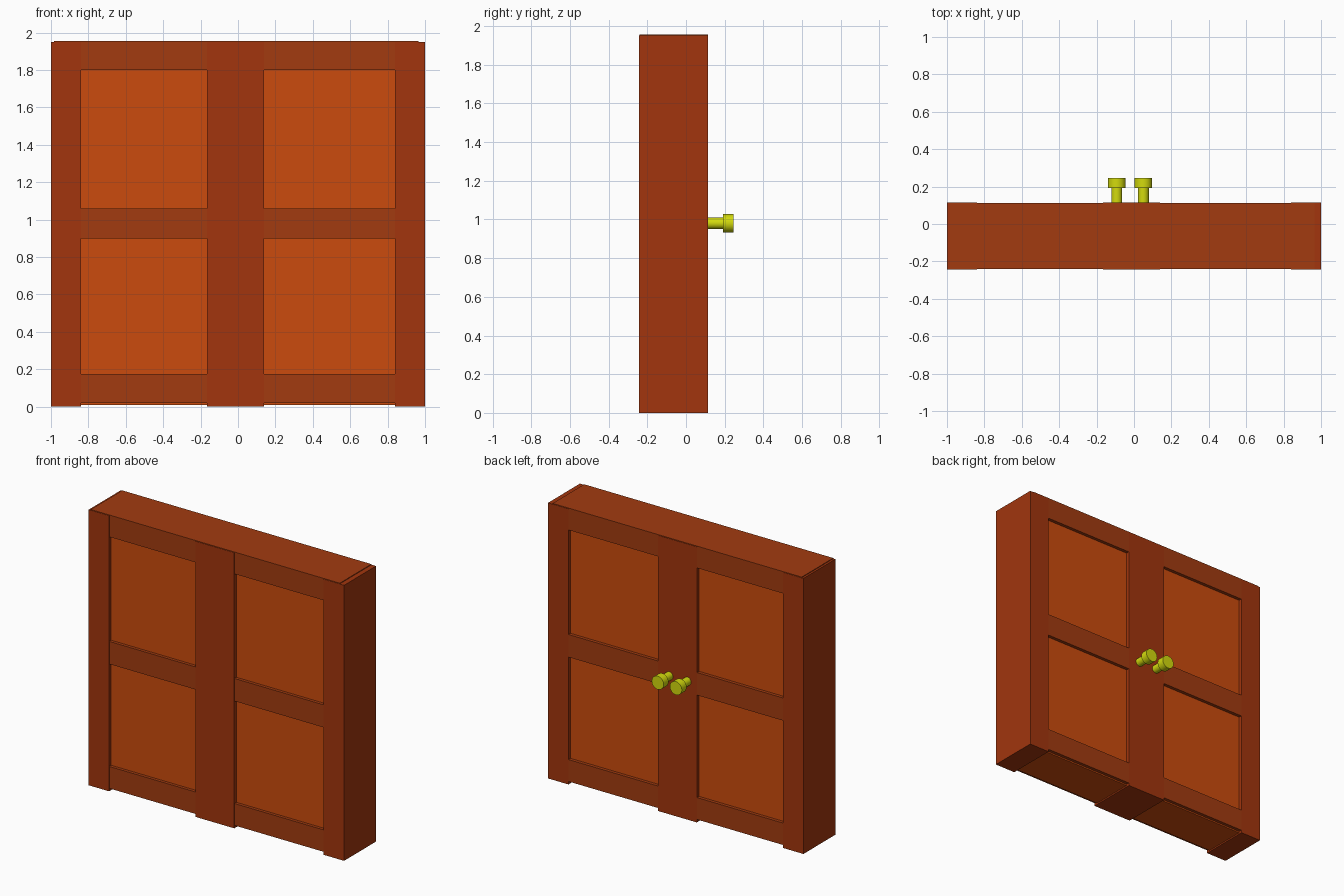
import bpy, math

if "Cube" in bpy.data.objects:
    bpy.data.objects.remove(bpy.data.objects["Cube"])


def material(name, rgb):
    m = bpy.data.materials.new(name)
    m.diffuse_color = (*rgb, 1)
    m.use_nodes = True
    m.node_tree.nodes["Principled BSDF"].inputs["Base Color"].default_value = m.diffuse_color
    return m


STILE = material("dark_wood", (0.36, 0.036, 0.004))
RAIL = material("rail_wood", (0.36, 0.044, 0.005))
PANEL = material("panel_wood", (0.60, 0.07, 0.004))
BRASS = material("yellow_brass", (0.65, 0.70, 0.004))


def box(name, x, y, z, mat):
    """Box from (min, max) ranges on each axis."""
    bpy.ops.mesh.primitive_cube_add(size=1, location=[sum(r) / 2 for r in (x, y, z)])
    o = bpy.context.object
    o.name = name
    o.scale = [r[1] - r[0] for r in (x, y, z)]
    bpy.ops.object.transform_apply(location=False, rotation=False, scale=True)
    o.data.materials.append(mat)


def disc(name, x, y, z, radius):
    """Cylinder lying along y."""
    bpy.ops.mesh.primitive_cylinder_add(vertices=32, radius=radius, depth=y[1] - y[0],
                                        location=(x, sum(y) / 2, z),
                                        rotation=(math.pi / 2, 0, 0))
    o = bpy.context.object
    o.name = name
    o.data.materials.append(BRASS)
    bpy.ops.object.shade_smooth_by_angle()


# Upright stiles
for name, x in (("left_stile", (-1, -0.84)), ("centre_stile", (-0.165, 0.14)),
                ("right_stile", (0.84, 1))):
    box(name, x, (-0.242, 0.115), (0, 1.95), STILE)

# Cross rails, a hair thinner than the stiles
for name, x, z in (("top_rail", (-0.985, 0.965), (1.80, 1.955)),
                   ("middle_rail", (-0.99, 0.99), (0.90, 1.06)),
                   ("bottom_rail", (-0.99, 0.99), (0.02, 0.175))):
    box(name, x, (-0.24, 0.113), z, RAIL)

# Recessed panel slabs, one per door leaf
for name, x in (("left_panel", (-0.9, -0.1)), ("right_panel", (0.1, 0.9))):
    box(name, x, (-0.218, 0.09), (0.01, 1.88), PANEL)

# Pair of knobs
for side, x in (("left", -0.092), ("right", 0.05)):
    disc(side + "_knob_stem", x, (0.10, 0.20), 0.98, 0.029)
    disc(side + "_knob_head", x, (0.192, 0.245), 0.98, 0.047)
